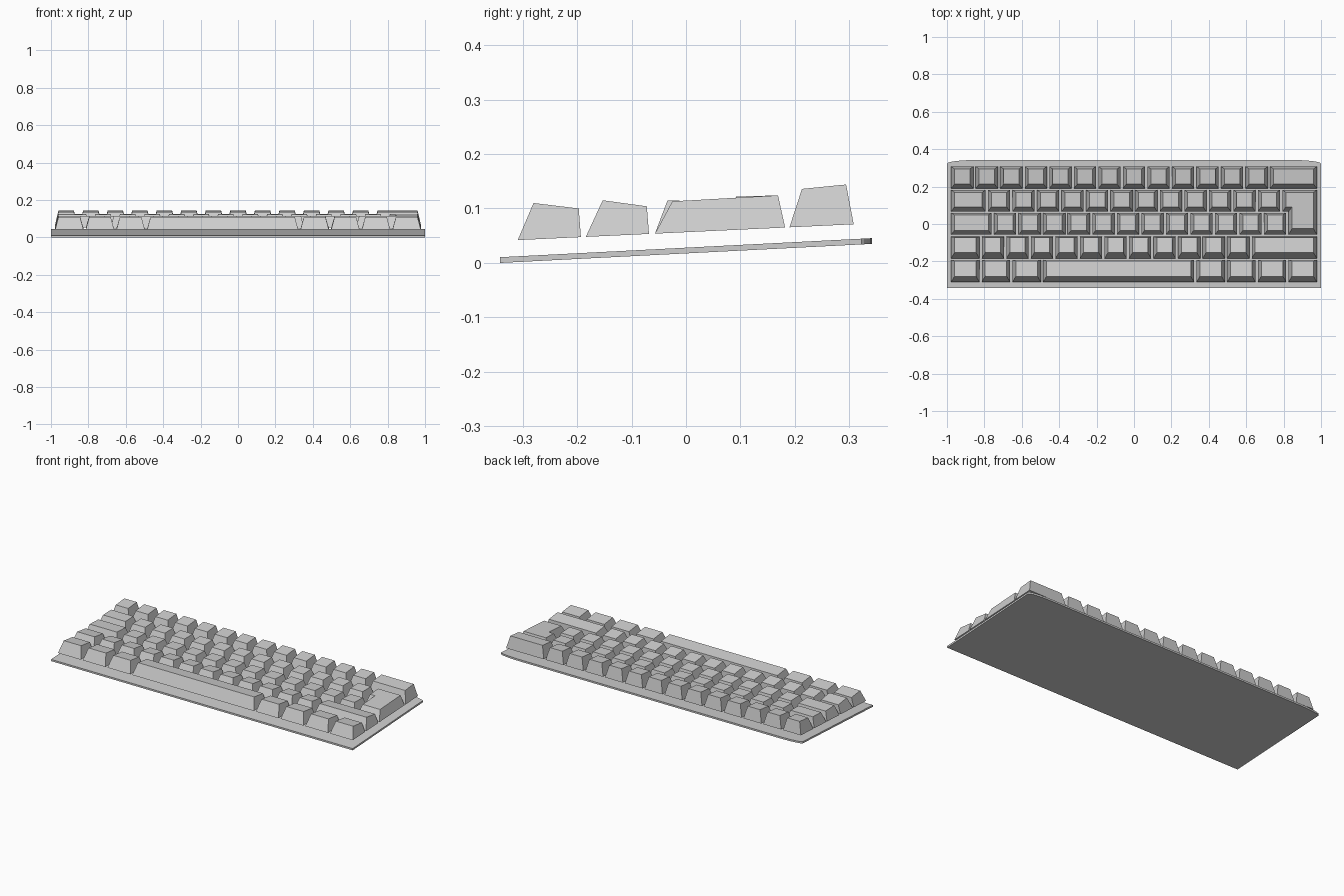
import bpy, bmesh, math

cube = bpy.data.objects.get("Cube")
if cube:
    bpy.data.objects.remove(cube, do_unlink=True)

grey = bpy.data.materials.new("light_grey")
grey.use_nodes = True
colour = (0.62, 0.62, 0.62, 1)
grey.diffuse_color = colour
grey.node_tree.nodes["Principled BSDF"].inputs["Base Color"].default_value = colour

PITCH = 0.1312          # width of one key unit
LEFT = -7.5 * PITCH     # left edge of the key field
GAP = 0.0065            # half the space between keys
INSET = 0.018           # side taper of a keycap


def loft(name, lower, upper):
    """Closed solid between two matching rings of points."""
    bm = bmesh.new()
    low = [bm.verts.new(p) for p in lower]
    top = [bm.verts.new(p) for p in upper]
    bm.faces.new(low[::-1])
    bm.faces.new(top)
    n = len(low)
    for i in range(n):
        j = (i + 1) % n
        bm.faces.new((low[i], low[j], top[j], top[i]))
    bmesh.ops.recalc_face_normals(bm, faces=bm.faces)
    mesh = bpy.data.meshes.new(name)
    bm.to_mesh(mesh)
    bm.free()
    mesh.materials.append(grey)
    obj = bpy.data.objects.new(name, mesh)
    bpy.context.scene.collection.objects.link(obj)
    return obj


def base_z(y):
    return 0.0565 + 0.047 * y


def keycap(name, start, units, base, top):
    """Tapered cap; base = (y0, y1), top = ((y0, z0), (y1, z1))."""
    x0 = LEFT + start * PITCH + GAP
    x1 = LEFT + (start + units) * PITCH - GAP
    y0, y1 = base
    (ty0, tz0), (ty1, tz1) = top
    lower = [(x, y, base_z(y)) for x, y in ((x0, y0), (x1, y0), (x1, y1), (x0, y1))]
    a, b = x0 + INSET, x1 - INSET
    upper = [(a, ty0, tz0), (b, ty0, tz0), (b, ty1, tz1), (a, ty1, tz1)]
    return loft(name, lower, upper)


# Sloping base plate with a softly curved back edge
outline = [(-1, -0.342), (1, -0.342)]
curve = [(1 - 0.15 * (1 - math.cos(t)), 0.322 + 0.02 * math.sin(t))
         for t in (i * math.pi / 12 for i in range(7))]
outline += curve + [(-x, y) for x, y in reversed(curve)]


def plate_ring(lift):
    return [(x, y, lift + 0.0512 * (y + 0.342)) for x, y in outline]


loft("base_plate", plate_ring(0), plate_ring(0.0105))

# Key rows: name, base depth, top edge profile, key widths in units
rows = [
    ("number_row", (0.190, 0.308), ((0.213, 0.136), (0.294, 0.144)), [1] * 13 + [2]),
    ("upper_row", (0.066, 0.182), ((0.092, 0.122), (0.169, 0.124)), [1.5] + [1] * 12),
    ("home_row", (-0.057, 0.060), ((-0.034, 0.115), (0.048, 0.112)), [1.75] + [1] * 12),
    ("lower_row", (-0.184, -0.068), ((-0.153, 0.115), (-0.072, 0.104)),
     [1.25] + [1] * 11 + [2.75]),
    ("bottom_row", (-0.309, -0.193), ((-0.280, 0.110), (-0.197, 0.100)),
     [1.25] * 3 + [6.25] + [1.25] * 4),
]
for row, base, top, widths in rows:
    start = 0
    for i, units in enumerate(widths):
        name = "space_bar" if units == 6.25 else f"{row}_key_{i + 1}"
        keycap(name, start, units, base, top)
        start += units


# Two-row L-shaped key on the right
def l_ring(wide, narrow, right, front, notch, back):
    return [(narrow, front), (right, front), (right, back),
            (wide, back), (wide, notch), (narrow, notch)]


wide = LEFT + 13.5 * PITCH + GAP
narrow = LEFT + 13.75 * PITCH + GAP
right = LEFT + 15 * PITCH - GAP
lower = l_ring(wide, narrow, right, -0.057, 0.066, 0.182)
upper = l_ring(wide + INSET, narrow + INSET, right - INSET, -0.025, 0.092, 0.169)
loft("enter_key",
     [(x, y, base_z(y)) for x, y in lower],
     [(x, y, 0.1145 + 0.0567 * y) for x, y in upper])
